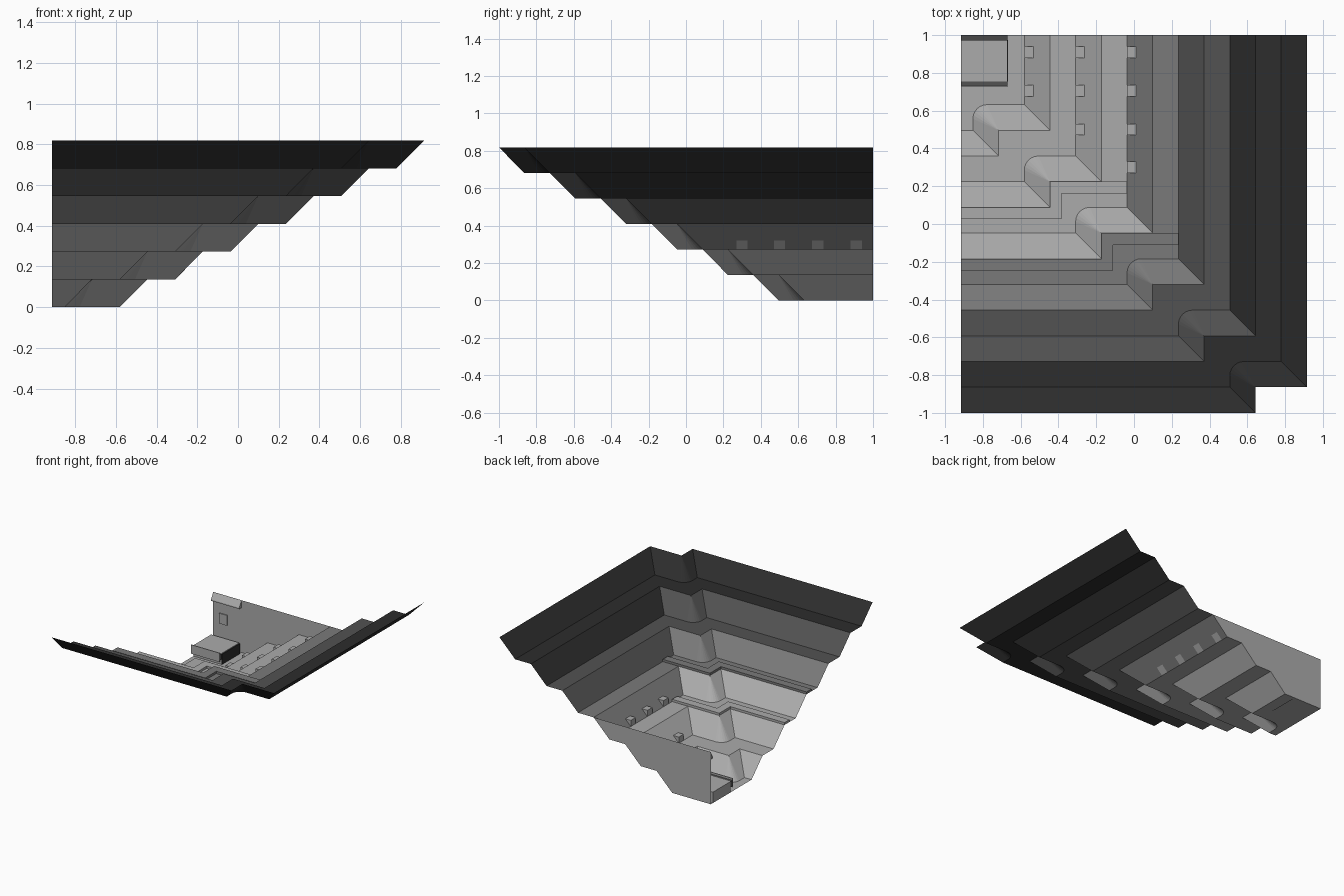
import bpy, bmesh, math

if "Cube" in bpy.data.objects:
    bpy.data.objects.remove(bpy.data.objects["Cube"])

L, R, S, DZ, H = -0.915, 0.915, 0.136, 0.1363, 0.8178   # left, right, step run, step rise, height


def material(name, v):
    m = bpy.data.materials.new(name)
    m.diffuse_color = (v, v, v, 1)
    m.use_nodes = True
    m.node_tree.nodes["Principled BSDF"].inputs["Base Color"].default_value = m.diffuse_color
    return m


MATS = [material("charcoal", 0.026), material("dark grey", 0.085),
        material("mid grey", 0.195), material("light grey", 0.41)]


def make(name, build, mats=MATS):
    bm = bmesh.new()
    build(bm)
    bmesh.ops.remove_doubles(bm, verts=bm.verts, dist=1e-5)
    me = bpy.data.meshes.new(name)
    bm.to_mesh(me)
    bm.free()
    for m in mats:
        me.materials.append(m)
    ob = bpy.data.objects.new(name, me)
    bpy.context.collection.objects.link(ob)
    return ob


def prism(name, pts, vec, mat):
    """Closed prism: polygon pts swept along vec."""
    def build(bm):
        a = [bm.verts.new(p) for p in pts]
        b = [bm.verts.new([p[i] + vec[i] for i in range(3)]) for p in pts]
        bm.faces.new(a)
        bm.faces.new(b[::-1])
        for i in range(len(a)):
            j = (i + 1) % len(a)
            bm.faces.new((a[j], a[i], b[i], b[j]))
        bmesh.ops.recalc_face_normals(bm, faces=bm.faces)
    return make(name, build, [mat])


def box(name, x0, x1, y0, y1, z0, z1, mat):
    return prism(name, [(x0, y0, z0), (x1, y0, z0), (x1, y1, z0), (x0, y1, z0)],
                 (0, 0, z1 - z0), mat)


N = 6  # segments in the rounded corner


def contour(k, bottom):
    """Plan outline of a terrace with its inner corner notch."""
    s = 2 * S * k + (S if bottom else 0)
    z = H - DZ * (k + (1 if bottom else 0))
    nx, ny, r = R - 2 * S - s, -1 + S + s, (0.075 if bottom else 0)
    pts = [(L, -1 + s, z), (nx, -1 + s, z)]
    for i in range(N + 1):
        a = math.pi - math.pi / 2 * i / N
        pts.append((nx + r + r * math.cos(a), ny - r + r * math.sin(a), z))
    return pts + [(R - s, ny, z), (R - s, 1, z)]


def strip(bm, outer, inner, front_mat, right_mat):
    for i in range(len(outer) - 1):
        quad = []
        for p in (outer[i], outer[i + 1], inner[i + 1], inner[i]):
            if p not in quad:
                quad.append(p)
        if len(quad) < 3:
            continue
        f = bm.faces.new([bm.verts.new(p) for p in quad])
        f.material_index = right_mat if i == len(outer) - 2 else front_mat
        f.normal_update()
        if f.normal.z < 0:
            f.normal_flip()


# Stepped pit walls, benches and floor
def pit(bm):
    for k in range(6):
        m = min(k, 3)
        strip(bm, contour(k, False), contour(k, True), m, min(max(k - 1, 0), 3))
        if k < 5:
            strip(bm, contour(k, True), contour(k + 1, False), m, m)
    base = contour(5, True) + [(L, 1, 0)]
    f = bm.faces.new([bm.verts.new(p) for p in base])
    f.material_index = 3


make("terraces", pit)


# Vertical back wall that follows the lower steps
def back(bm):
    pts = [(L, 1, 0)]
    for k in (5, 4, 3):
        pts += [contour(k, True)[-1], contour(k, False)[-1]]
    pts.append((L, 1, 3 * DZ))
    bm.faces.new([bm.verts.new(p) for p in pts])


make("back_wall", back, [MATS[3]])

# Low kerbs along two benches
for k, m in ((3, 2), (4, 3)):
    t = contour(k, False)
    z, w = t[0][2], 0.062
    end = contour(k - 1, True)[-1][0]
    y0, nx, ny = t[0][1], t[1][0], t[2][1]
    ring = [(L, y0, z), (nx, y0, z), (nx, ny, z), (end, ny, z),
            (end, ny - w, z), (nx + w, ny - w, z), (nx + w, y0 - w, z), (L, y0 - w, z)]
    prism("bench_kerb", ring, (0, 0, 0.018), MATS[m])

# Small dormer blocks at the foot of the right slopes
for k, ys in ((3, (0.91, 0.705, 0.5, 0.3)), (4, (0.91, 0.705, 0.5)), (5, (0.91, 0.705))):
    x, _, z = contour(k, True)[-1]
    d = 0.048
    for y in ys:
        prism("slope_block", [(x, y - 0.03, z), (x, y - 0.03, z + d), (x + d, y - 0.03, z + d)],
              (0, 0.06, 0), MATS[3])

# Hut on the pit floor with dark side and front lip
box("hut", L, -0.672, 0.755, 0.975, 0, 0.085, MATS[3])
box("hut_side", -0.672, -0.667, 0.755, 0.975, 0, 0.08, MATS[0])
box("hut_lip", L, -0.67, 0.732, 0.755, 0.04, 0.085, MATS[1])
box("hut_front", L, -0.67, 0.726, 0.732, 0.03, 0.1, MATS[3])

# Awning and window plate on the back wall
prism("wall_awning", [(L, 1, 0.405), (L, 0.972, 0.36), (L, 0.972, 0.35), (L, 1, 0.35)],
      (0.245, 0, 0), MATS[3])
box("wall_window", -0.86, -0.79, 0.992, 1, 0.18, 0.26, MATS[3])
